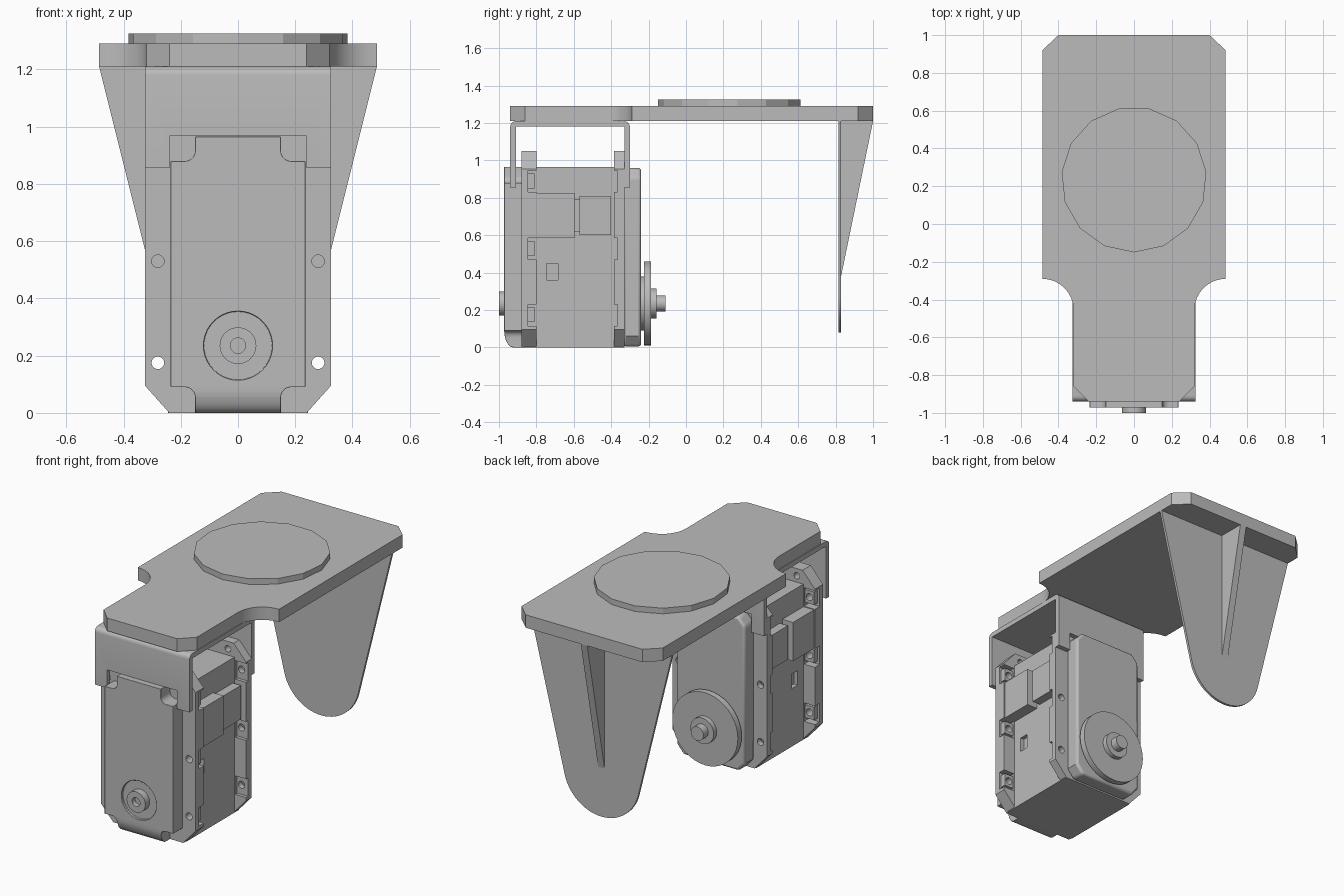
import bpy, bmesh
from math import sin, cos, pi, radians

cube = bpy.data.objects.get("Cube")
if cube:
    bpy.data.objects.remove(cube, do_unlink=True)

GREY = (0.5, 0.5, 0.5, 1)
mat = bpy.data.materials.new("plain_grey")
mat.use_nodes = True
mat.diffuse_color = GREY
mat.node_tree.nodes["Principled BSDF"].inputs["Base Color"].default_value = GREY


def arc(cx, cy, r, a0, a1, n=8):
    angles = [radians(a0 + (a1 - a0) * i / n) for i in range(n + 1)]
    return [(cx + r * cos(a), cy + r * sin(a)) for a in angles]


def circle(cx, cy, r, n=40, start=0):
    return arc(cx, cy, r, start, start + 360, n)[:-1]


def mirrored(half):
    """Close a right-hand outline with its mirror image."""
    return half + [(-a, b) for a, b in reversed(half)]


def rect(a0, a1, b0, b1):
    return [(a0, b0), (a1, b0), (a1, b1), (a0, b1)]


def prism(name, pts, axis, lo, hi, bevel=0):
    """Extrude a 2D outline along an axis from lo to hi."""
    place = {"x": lambda a, b, t: (t, a, b),
             "y": lambda a, b, t: (a, t, b),
             "z": lambda a, b, t: (a, b, t)}[axis]
    bm = bmesh.new()
    rings = [[bm.verts.new(place(a, b, t)) for a, b in pts] for t in (lo, hi)]
    for ring in rings:
        bm.faces.new(ring)
    for i in range(len(pts)):
        j = (i + 1) % len(pts)
        bm.faces.new((rings[0][i], rings[0][j], rings[1][j], rings[1][i]))
    bmesh.ops.recalc_face_normals(bm, faces=bm.faces)
    mesh = bpy.data.meshes.new(name)
    bm.to_mesh(mesh)
    bm.free()
    mesh.materials.append(mat)
    obj = bpy.data.objects.new(name, mesh)
    bpy.context.collection.objects.link(obj)
    if bevel:
        mod = obj.modifiers.new("edge_round", "BEVEL")
        mod.width, mod.segments = bevel, 3
        mod.limit_method, mod.angle_limit = "ANGLE", radians(40)
    return obj


def box(name, x, y, z, bevel=0):
    return prism(name, rect(*x, *y), "z", *z, bevel)


def cut(obj, *cutters):
    """Subtract the cutters and discard them."""
    bpy.context.view_layer.objects.active = obj
    for cutter in cutters:
        mod = obj.modifiers.new("cut", "BOOLEAN")
        mod.operation, mod.solver, mod.object = "DIFFERENCE", "EXACT", cutter
        bpy.ops.object.modifier_apply(modifier=mod.name)
        bpy.data.objects.remove(cutter, do_unlink=True)
    return obj


def hole(x, z, r, y0, y1):
    return prism("hole_cutter", circle(x, z, r, 20), "y", y0, y1)


# Top plate with a narrowed front end, and the faceted disc on it
half = [(0.24, -0.94), (0.32, -0.86)] + arc(0.485, -0.455, 0.165, 180, 90)
half += [(0.485, 0.92), (0.40, 1.0)]
prism("top_plate", mirrored(half), "z", 1.21, 1.29)
prism("top_disc", circle(0, 0.235, 0.385, 15, -90), "z", 1.29, 1.325)

# Rear leg: tapered sheet with a round end and a triangular rib
half = arc(0, 0.34, 0.26, -90, -14, 14)[1:] + [(0.485, 1.21)]
prism("rear_leg", [(0, 0.08)] + mirrored(half), "y", 0.815, 0.83)
prism("rear_leg_rib", [(0.825, 0.36), (1.0, 1.21), (0.825, 1.21)], "x", -0.022, 0.022)

# U bracket hanging under the plate, notched around the motor covers
outer = [(-0.94, 0.855)] + arc(-0.91, 1.18, 0.03, 180, 90, 5)
outer += arc(-0.33, 1.18, 0.03, 90, 0, 5) + [(-0.30, 0.855)]
inner = [(-0.33, 0.855), (-0.33, 1.18), (-0.91, 1.18), (-0.91, 0.855)]
bracket = prism("u_bracket", outer + inner, "x", -0.325, 0.325)
cut(bracket, box("notch_cutter", (-0.24, 0.24), (-1.1, -0.1), (0.8, 0.968)))

# Motor case
body = box("motor_body", (-0.245, 0.245), (-0.86, -0.34), (0.0, 0.965))
for s in (-1, 1):
    x = sorted((s * 0.22, s * 0.3))
    cut(body, box("window_cutter", x, (-0.745, -0.685), (0.36, 0.45)))

# Mounting flanges with screw holes; the front one has nut pockets
flange = mirrored([(0.24, 0.0), (0.325, 0.095), (0.325, 0.955), (0.24, 1.05)])
HEIGHTS = (0.175, 0.53, 0.89)
for name, y0, y1, p0, p1 in (("front_flange", -0.88, -0.80, -0.845, -0.78),
                             ("back_flange", -0.385, -0.33, -0.40, -0.365)):
    plate = prism(name, flange, "y", y0, y1)
    for s in (-1, 1):
        cut(plate, hole(s * 0.2, 1.005, 0.02, y0 - 0.05, y1 + 0.05))
        for z in HEIGHTS:
            x = sorted((s * 0.25, s * 0.34))
            cut(plate, hole(s * 0.28, z, 0.022, y0 - 0.05, y1 + 0.05),
                box("pocket_cutter", x, (p0, p1), (z - 0.06, z + 0.055)))
            if name == "front_flange":
                x = sorted((s * 0.25, s * 0.312))
                nut = box("flange_nut", x, (-0.846, -0.81), (z - 0.04, z + 0.04))
                cut(nut, hole(s * 0.28, z, 0.022, -0.9, -0.75))

# Front cover with scooped corners, rounded foot and a recessed bearing seat
half = [(0.15, 0.0)] + arc(0.185, 0.055, 0.035, 180, 90, 5) + [(0.235, 0.09)]
half += [(0.235, 0.88)] + arc(0.185, 0.915, 0.035, 270, 180, 5) + [(0.15, 0.965)]
cover = prism("front_cover", mirrored(half), "y", -0.972, -0.87)
foot = arc(-0.922, 0.09, 0.05, 180, 270, 8)
foot = [(a, (b - 0.04) * 1.8) for a, b in foot] + [(-0.922, -0.02), (-1.0, -0.02), (-1.0, 0.09)]
cut(cover, prism("foot_cutter", foot, "x", -0.4, 0.4),
    prism("seat_cutter", circle(0, 0.235, 0.12), "y", -1.0, -0.957))
mod = cover.modifiers.new("edge_round", "BEVEL")
mod.width, mod.segments, mod.limit_method = 0.008, 2, "ANGLE"
mod.angle_limit = radians(50)
cut(prism("front_bearing", circle(0, 0.235, 0.064), "y", -1.0, -0.95),
    hole(0, 0.235, 0.027, -1.1, -0.97))

# Back cover
half = [(0.19, 0.005), (0.235, 0.06), (0.235, 0.91), (0.19, 0.96)]
prism("back_cover", mirrored(half), "y", -0.335, -0.24, 0.015)

# Output horn: stacked discs on the shaft
for name, r, y0, y1 in (("horn_collar", 0.145, -0.245, -0.225),
                        ("horn_disc", 0.225, -0.225, -0.187),
                        ("horn_hub", 0.08, -0.187, -0.157),
                        ("horn_shaft", 0.043, -0.157, -0.11)):
    prism(name, circle(0, 0.235, r), "y", y0, y1)

# Cable connectors on both sides
for s, side in ((-1, "right"), (1, "left")):
    box(side + "_connector_block", sorted((s * 0.24, s * 0.318)), (-0.85, -0.595), (0.585, 0.825))
    box(side + "_connector_neck", sorted((s * 0.24, s * 0.275)), (-0.60, -0.565), (0.62, 0.79))
    socket = box(side + "_connector_socket", sorted((s * 0.24, s * 0.30)), (-0.57, -0.40), (0.60, 0.81))
    cut(socket, box("socket_cutter", sorted((s * 0.25, s * 0.288)), (-0.46, -0.38), (0.62, 0.79)))

# Smooth the round parts and keep their edges crisp
ROUND = ("horn", "front_", "back_", "u_bracket", "rear_leg", "top_plate")
for obj in list(bpy.context.collection.objects):
    if obj.type == "MESH" and obj.name.startswith(ROUND):
        bpy.ops.object.select_all(action="DESELECT")
        obj.select_set(True)
        bpy.context.view_layer.objects.active = obj
        bpy.ops.object.shade_smooth_by_angle(angle=radians(30))
